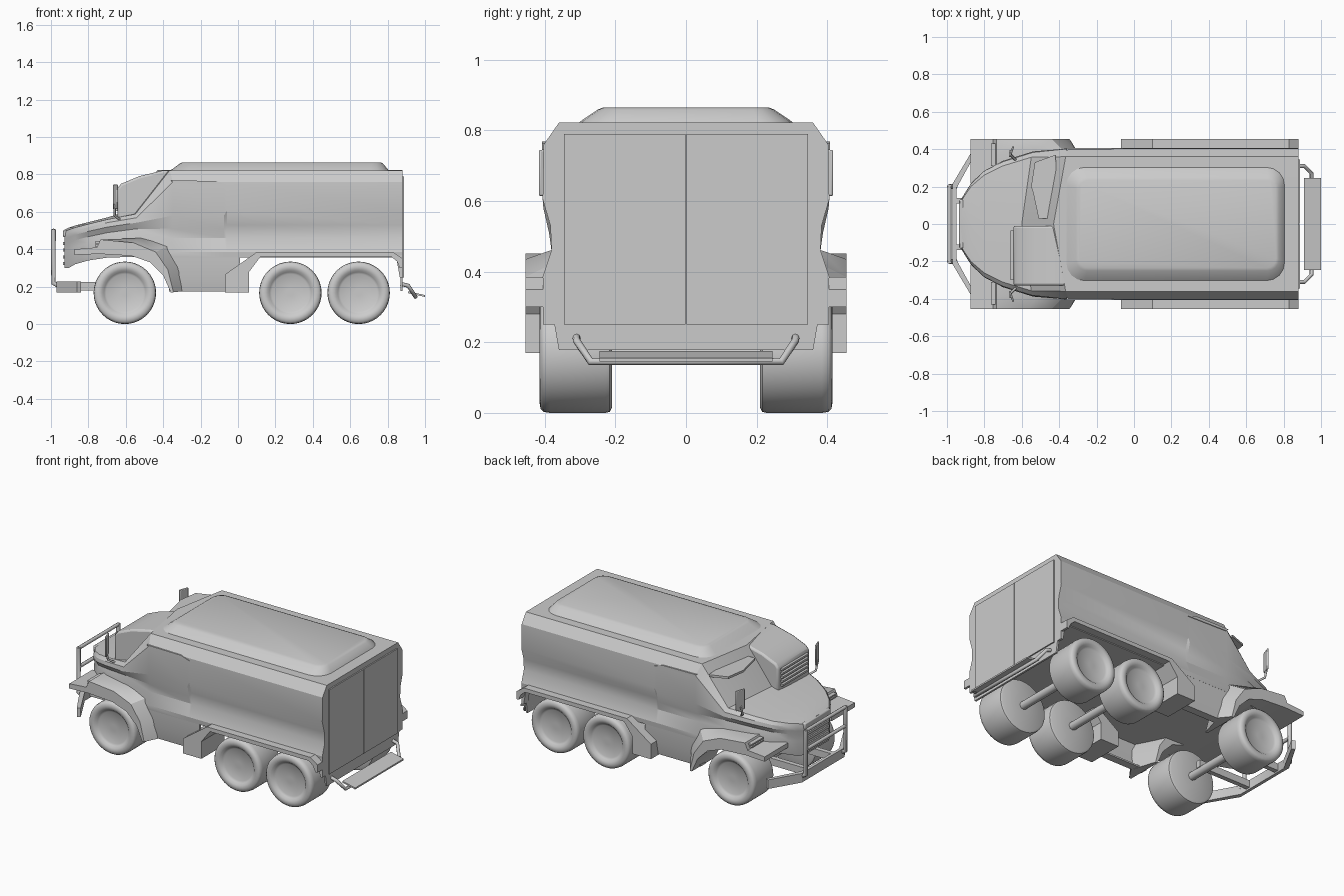
import bpy, bmesh, math

cube = bpy.data.objects.get("Cube")
if cube:
    bpy.data.objects.remove(cube)


def activate(ob):
    bpy.ops.object.select_all(action="DESELECT")
    ob.select_set(True)
    bpy.context.view_layer.objects.active = ob


def loft(name, rings, angle=30, bevel=0):
    bm = bmesh.new()
    rows = [[bm.verts.new(p) for p in ring] for ring in rings]
    n = len(rows[0])
    for a, b in zip(rows, rows[1:]):
        for i in range(n):
            j = (i + 1) % n
            bm.faces.new((a[i], a[j], b[j], b[i]))
    bm.faces.new(rows[0])
    bm.faces.new(rows[-1])
    bmesh.ops.recalc_face_normals(bm, faces=bm.faces)
    mesh = bpy.data.meshes.new(name)
    bm.to_mesh(mesh)
    bm.free()
    ob = bpy.data.objects.new(name, mesh)
    bpy.context.collection.objects.link(ob)
    if bevel:
        mod = ob.modifiers.new("Bevel", "BEVEL")
        mod.width, mod.segments = bevel, 2
    activate(ob)
    bpy.ops.object.shade_smooth_by_angle(angle=math.radians(angle))


def extrude(name, pts, lo, hi, axis="y", bevel=0):
    place = {"x": lambda p, t: (t, p[0], p[1]),
             "y": lambda p, t: (p[0], t, p[1]),
             "z": lambda p, t: (p[0], p[1], t)}[axis]
    loft(name, [[place(p, t) for p in pts] for t in (lo, hi)], bevel=bevel)


def box(name, x, y, z, bevel=0):
    pts = [(x[0], z[0]), (x[1], z[0]), (x[1], z[1]), (x[0], z[1])]
    extrude(name, pts, y[0], y[1], bevel=bevel)


def tube(name, pts, r):
    curve = bpy.data.curves.new(name, "CURVE")
    curve.dimensions = "3D"
    curve.bevel_depth, curve.bevel_resolution = r, 2
    curve.use_fill_caps = True
    spline = curve.splines.new("POLY")
    spline.points.add(len(pts) - 1)
    for point, co in zip(spline.points, pts):
        point.co = (*co, 1)
    ob = bpy.data.objects.new(name, curve)
    bpy.context.collection.objects.link(ob)
    activate(ob)
    bpy.ops.object.convert(target="MESH")


def lathe(name, profile, x, z, side, seg=40):
    rings = []
    for r, y in profile:
        angles = [math.tau * i / seg for i in range(seg)]
        rings.append([(x + r * math.cos(a), side * y, z + r * math.sin(a)) for a in angles])
    loft(name, rings, 40)


# Body shell: half cross-sections joined from the tail to the nose
def ring(x, half, bow=0.0):
    pts = half + [(-y, z) for y, z in reversed(half) if y > 0]
    return [(x + bow * y * y, y, z) for y, z in pts]


MAIN = [(0, .823), (.36, .822), (.403, .76), (.406, .605),
        (.384, .53), (.381, .46), (.406, .385), (.403, .355)]
CAB = MAIN[:3] + [(.404, .58), (.388, .51)] + MAIN[5:]
SHAPE = [(0, 1), (.92, .95), (.985, .87), (1, .76), (.94, .62), (.97, .45), (.97, .12), (.95, 0)]


def nose(x, width, top, low, bow=0.0):
    return ring(x, [(width * u, low + (top - low) * v) for u, v in SHAPE], bow)


loft("body_shell", [ring(.88, MAIN), ring(-.06, MAIN), ring(-.075, CAB), ring(-.43, CAB, .5),
                    nose(-.60, .388, .60, .36, .4), nose(-.70, .338, .57, .355),
                    nose(-.80, .285, .545, .34), nose(-.87, .22, .527, .32),
                    nose(-.905, .165, .515, .30), nose(-.927, .125, .505, .30)], 22)
box("nose_lip", (-.935, -.91), (-.13, .13), (.465, .503), .006)
for k in range(4):
    z = .315 + k * .036
    box("grille_slat", (-.936, -.91), (-.115, .115), (z, z + .016))


# Raised roof with rounded corners
def rounded(x0, x1, hy, r, z):
    pts = []
    for cx, cy, start in ((x1 - r, hy - r, 0), (x0 + r, hy - r, 90),
                          (x0 + r, r - hy, 180), (x1 - r, r - hy, 270)):
        for k in range(5):
            a = math.radians(start + k * 22.5)
            pts.append((cx + r * math.cos(a), cy + r * math.sin(a), z))
    return pts


loft("raised_roof", [rounded(-.375, .81, .31, .10, .815), rounded(-.35, .80, .295, .09, .829),
                     rounded(-.31, .775, .25, .06, .859), rounded(-.295, .76, .235, .05, .865)], 40)

# Tail apron
extrude("tail_apron", [(.403, .37), (.385, .32), (.36, .178),
                       (-.36, .178), (-.385, .32), (-.403, .37)], .868, .88, "x")

# Side skirts, fenders, doors: the front fender flares from a root on the body to an outer lip
SKIRT = [(.403, .37), (.398, .26), (.38, .175), (.33, .175), (.33, .185), (.37, .187), (.385, .26), (.39, .37)]
ARCH = [(-.36, .17), (-.40, .26), (-.47, .33), (-.57, .365), (-.74, .375), (-.875, .37)]
LIP = [(-.875, .40), (-.755, .41), (-.735, .452), (-.56, .435), (-.44, .385), (-.375, .29), (-.345, .17)]
ROOT = LIP[:3] + [(-.52, .46), (-.37, .42), (-.31, .31), (-.30, .175)]
REAR_FENDER = [(-.07, .17), (-.07, .265), (.10, .385), (.83, .385), (.88, .35), (.88, .30),
               (.865, .30), (.85, .335), (.82, .36), (.12, .36), (.06, .28), (.06, .17)]
for s in (-1, 1):
    extrude("side_skirt", [(s * y, z) for y, z in SKIRT], -.37, .01, "x")
    loft("front_fender", [[(x, s * y, z) for x, z in pts + ARCH]
                          for y, pts in ((.22, LIP), (.385, ROOT), (.455, LIP))])
    extrude("rear_fender", REAR_FENDER, s * .22, s * .455)
    extrude("tail_flap", [(.865, .25), (.88, .25), (.88, .37), (.82, .37), (.85, .335)], s * .36, s * .405)
    for z in (.416, .432):
        box("headlight_slat", (-.765, -.73), sorted((s * .31, s * .43)), (z, z + .009))
    extrude("window_ridge", [(-.36, .768), (-.12, .765), (-.06, .745), (-.34, .752)],
            s * .39, s * .4075)
    box("rear_door", (.87, .888), sorted((s * .002, s * .345)), (.25, .79))

# Wheels and axles
WHEEL = [(.02, .21), (.152, .21), (.164, .216), (.167, .228), (.167, .385), (.164, .403),
         (.155, .412), (.138, .415), (.122, .411), (.111, .40), (.10, .393), (.02, .393)]
for x in (-.605, .28, .645):
    for s in (-1, 1):
        lathe("wheel", WHEEL, x, .167, s)
    tube("axle", [(x, -.22, .167), (x, .22, .167)], .025)

# Armoured intake housing on one half of the windscreen
HOUSING = [(-.645, .56), (-.645, .725), (-.625, .75), (-.53, .79), (-.40, .822), (-.36, .822), (-.36, .56)]
extrude("intake_housing", HOUSING, -.33, -.01, bevel=.012)
for k in range(5):
    z = .605 + k * .025
    box("intake_louvre", (-.66, -.635), (-.30, -.035), (z, z + .012))

# Windscreen visor on the other half
VISOR = [(-.55, .20), (-.53, .33), (-.42, .37), (-.40, .03), (-.51, .03), (-.54, .17)]
extrude("windscreen_visor", VISOR, .758, .772, "z")

# Mirrors
for s in (-1, 1):
    tube("mirror_arm", [(-.62, s * .33, .55), (-.66, s * .37, .58), (-.66, s * .39, .64)], .007)
    pts = [(-.67, s * .36), (-.65, s * .418), (-.64, s * .415), (-.66, s * .357)]
    extrude("mirror", pts, .615, .745, "z", .004)

# Bull bar
BEAM = [(-.86, .40), (-.97, .215), (-.97, -.215), (-.86, -.40),
        (-.84, -.39), (-.95, -.19), (-.95, .19), (-.84, .39)]
extrude("bumper_beam", BEAM, .17, .228, "z")
for s in (-1, 1):
    tube("bull_bar_post", [(-.95, s * .2, .2), (-.987, s * .2, .22), (-.987, s * .2, .505)], .013)
    box("chassis_rail", (-.96, -.58), sorted((s * .11, s * .14)), (.18, .225))
for z in (.38, .50):
    tube("bull_bar_rail", [(-.987, -.2, z), (-.987, .2, z)], .011)

# Rear step
RAIL = [(.87, .31, .215), (.91, .31, .205), (.95, .27, .145)]
tube("step_rail", RAIL + [(x, -y, z) for x, y, z in reversed(RAIL)], .011)
STEP = [(.91, .165), (.91, .175), (1.0, .155), (1.0, .145)]
extrude("step_plate", STEP, -.245, .245)
